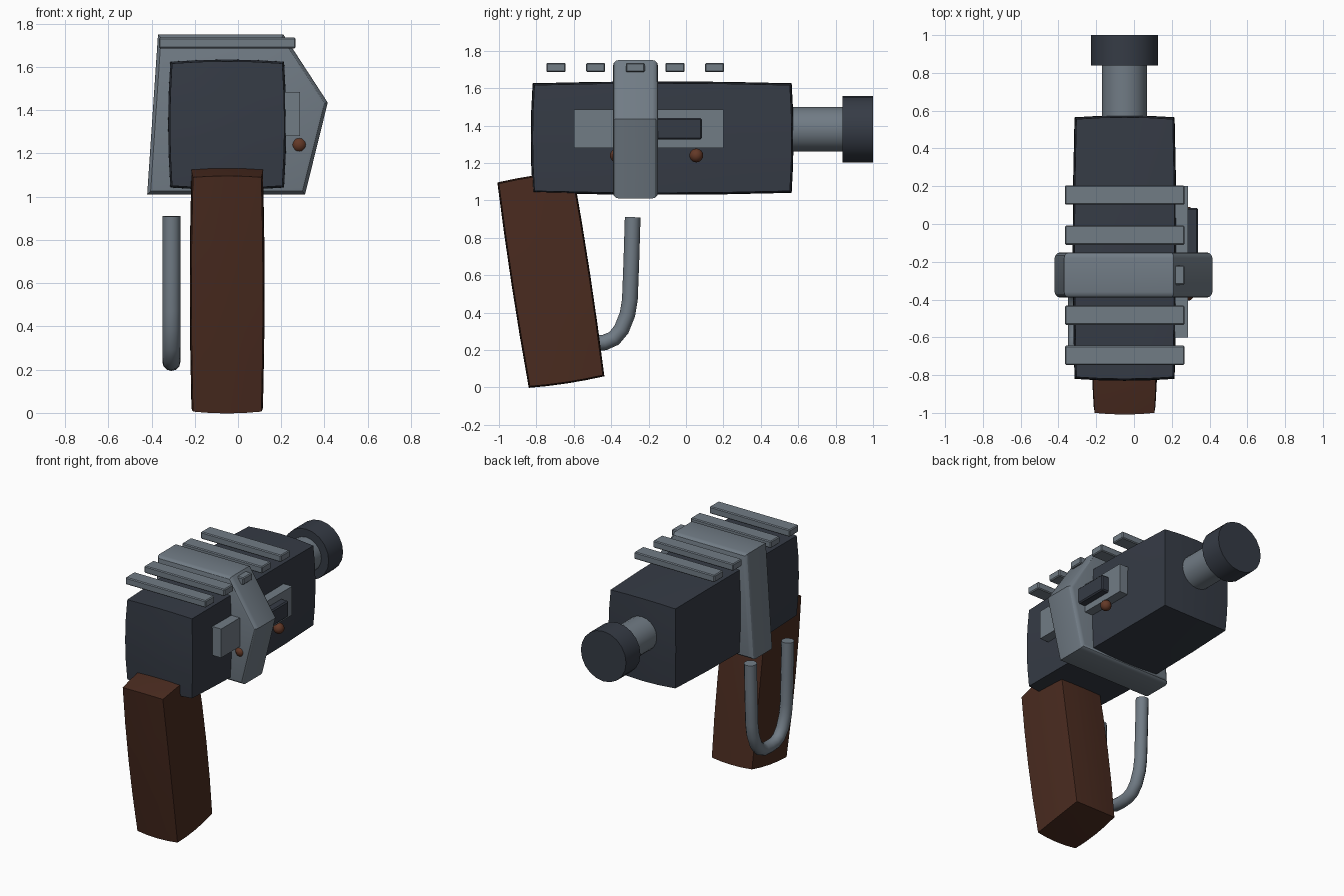
import bpy, bmesh, math
from mathutils import Matrix, Vector

if "Cube" in bpy.data.objects:
    bpy.data.objects.remove(bpy.data.objects["Cube"])


def mat(name, rgb):
    m = bpy.data.materials.new(name)
    m.diffuse_color = (*rgb, 1)
    m.use_nodes = True
    m.node_tree.nodes["Principled BSDF"].inputs["Base Color"].default_value = m.diffuse_color
    return m


DARK = mat("dark gunmetal", (0.036, 0.044, 0.060))
STEEL = mat("grey steel", (0.165, 0.200, 0.235))
WOOD = mat("dark wood", (0.068, 0.024, 0.014))
RUST = mat("copper brown", (0.125, 0.040, 0.020))


def finish(name, bm, material, smooth=30):
    bmesh.ops.recalc_face_normals(bm, faces=bm.faces)
    me = bpy.data.meshes.new(name)
    bm.to_mesh(me)
    bm.free()
    me.materials.append(material)
    ob = bpy.data.objects.new(name, me)
    bpy.context.collection.objects.link(ob)
    if smooth:
        bpy.ops.object.select_all(action='DESELECT')
        ob.select_set(True)
        bpy.context.view_layer.objects.active = ob
        bpy.ops.object.shade_smooth_by_angle(angle=math.radians(smooth))
    return ob


# box whose faces swell outward a little
def swollen_box(name, center, half, bulge, material, tilt=0):
    bm = bmesh.new()
    bmesh.ops.create_cube(bm, size=2)
    bmesh.ops.subdivide_edges(bm, edges=bm.edges[:], cuts=3, use_grid_fill=True)
    for v in bm.verts:
        u = v.co.copy()
        for i in range(3):
            others = sum(u[j] ** 2 for j in range(3) if j != i) / 2
            v.co[i] = u[i] * (half[i] + bulge * (1 - others))
    bm.transform(Matrix.Translation(center) @ Matrix.Rotation(tilt, 4, 'X'))
    return finish(name, bm, material)


# box given by its low and high corners, with an optional small bevel
def box(name, lo, hi, material, bevel=0):
    lo, hi = Vector(lo), Vector(hi)
    bm = bmesh.new()
    bmesh.ops.create_cube(bm, size=1)
    bm.transform(Matrix.Translation((lo + hi) / 2) @ Matrix.Diagonal((*(hi - lo), 1)))
    if bevel:
        bmesh.ops.bevel(bm, geom=bm.edges[:], offset=bevel, segments=1, affect='EDGES')
    return finish(name, bm, material, 0)


# cylinder along y
def rod(name, x, z, y0, y1, r, material):
    bm = bmesh.new()
    bmesh.ops.create_cone(bm, cap_ends=True, segments=20, radius1=r, radius2=r, depth=y1 - y0)
    bm.transform(Matrix.Translation((x, (y0 + y1) / 2, z)) @ Matrix.Rotation(math.pi / 2, 4, 'X'))
    return finish(name, bm, material)


# main body and tilted grip
swollen_box("body", (-0.05, -0.1275, 1.333), (0.255, 0.6825, 0.283), 0.02, DARK)
swollen_box("grip", (-0.05, -0.7225, 0.5775), (0.158, 0.197, 0.548), 0.015, WOOD,
            math.radians(8.7))

# barrel and muzzle
rod("barrel", -0.05, 1.38, 0.50, 0.85, 0.12, STEEL)
rod("muzzle", -0.05, 1.38, 0.838, 1.0, 0.178, DARK)

# five-sided band around the body, rounded on its front and back rims
bm = bmesh.new()
outline = [(-0.37, 1.75), (0.21, 1.75), (0.415, 1.435), (0.31, 1.01), (-0.42, 1.01)]
face = bm.faces.new([bm.verts.new((x, -0.39, z)) for x, z in outline])
ext = bmesh.ops.extrude_face_region(bm, geom=[face])
bmesh.ops.translate(bm, vec=(0, 0.24, 0),
                    verts=[g for g in ext["geom"] if isinstance(g, bmesh.types.BMVert)])
rims = [e for e in bm.edges if abs(e.verts[0].co.y - e.verts[1].co.y) < 0.01]
bmesh.ops.bevel(bm, geom=rims, offset=0.03, segments=3, profile=0.5, affect='EDGES')
finish("band", bm, STEEL)

# rail slats over the top
for i in range(5):
    y = -0.695 + 0.212 * i
    box(f"rail_slat_{i + 1}", (-0.366, y - 0.051, 1.685), (0.267, y + 0.051, 1.735), STEEL, 0.006)

# side plate with its bolt and two pins
box("side_plate", (0.19, -0.60, 1.28), (0.287, 0.20, 1.485), STEEL)
box("bolt", (0.24, -0.385, 1.325), (0.34, 0.085, 1.44), DARK, 0.008)
for i, y in enumerate((-0.37, 0.055)):
    bm = bmesh.new()
    bmesh.ops.create_uvsphere(bm, u_segments=12, v_segments=8, radius=0.037)
    bm.transform(Matrix.Translation((0.283, y, 1.24)))
    finish(f"pin_{i + 1}", bm, RUST)

# U-shaped guard tube, swept along a mirrored path
half_path = [(0.21, 0.91), (0.203, 0.68), (0.195, 0.47), (0.182, 0.39), (0.15, 0.31),
             (0.11, 0.262), (0.06, 0.24)]
path = half_path + [(0, 0.236)] + [(-a, z) for a, z in reversed(half_path)]
pts = [Vector((-0.308, -0.495 + a, z)) for a, z in path]
bm = bmesh.new()
rings = []
for i, p in enumerate(pts):
    t = (pts[min(i + 1, len(pts) - 1)] - pts[max(i - 1, 0)]).normalized()
    side = t.cross(Vector((1, 0, 0)))
    rings.append([bm.verts.new(p + 0.042 * (math.cos(k * math.pi / 6) * Vector((1, 0, 0))
                                            + math.sin(k * math.pi / 6) * side))
                  for k in range(12)])
for a, b in zip(rings, rings[1:]):
    for k in range(12):
        bm.faces.new((a[k], a[(k + 1) % 12], b[(k + 1) % 12], b[k]))
bm.faces.new(rings[0])
bm.faces.new(rings[-1])
finish("guard_tube", bm, STEEL, 40)
